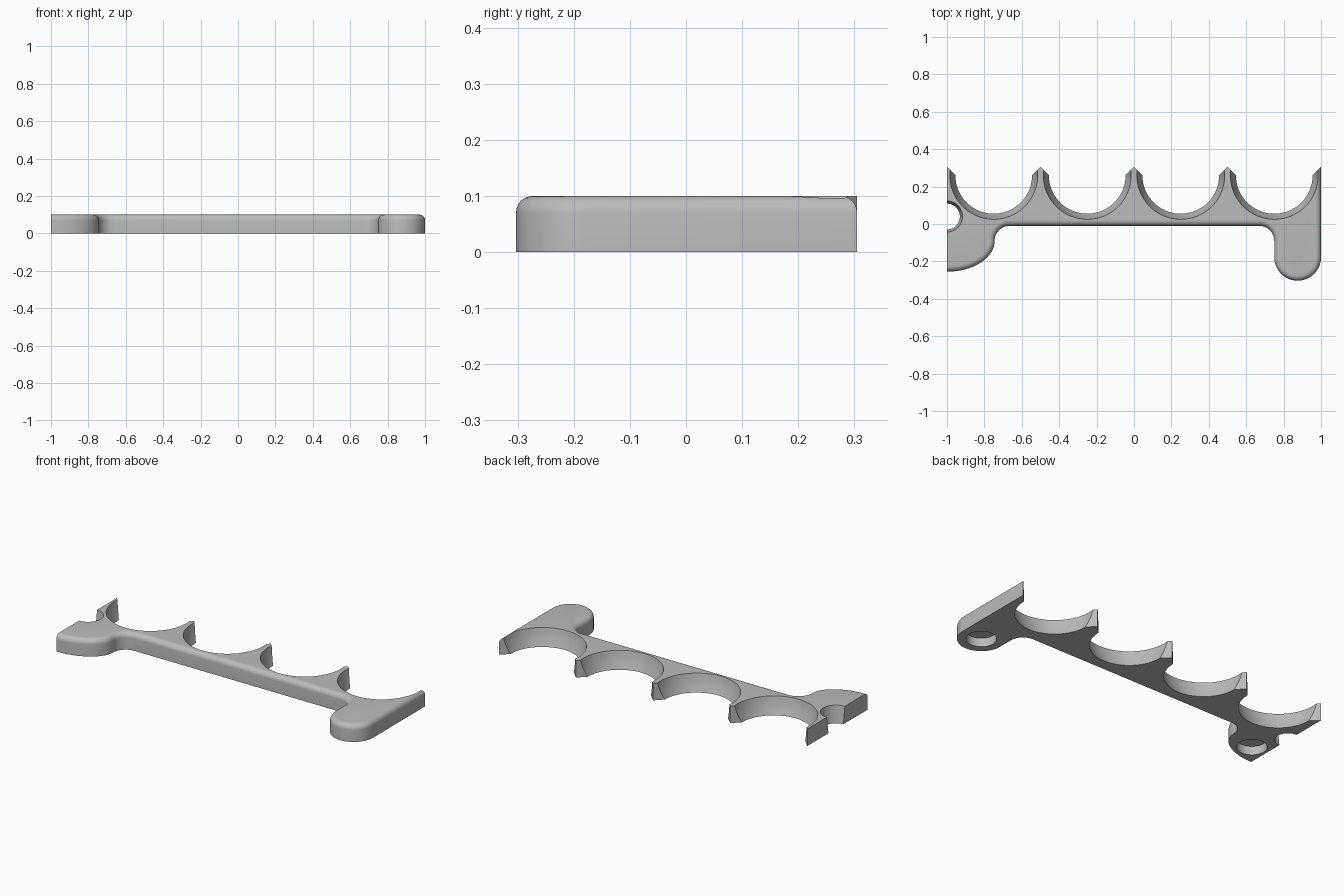
import bpy
import bmesh
from math import sin, cos, radians, tau

cube = bpy.data.objects.get("Cube")
if cube:
    bpy.data.objects.remove(cube, do_unlink=True)

H = 0.10        # plate thickness
ROUND = 0.03    # top edge rounding
TIP_Y = 0.305   # back tips of the prongs

grey = bpy.data.materials.new("plain_grey")
grey.use_nodes = True
grey.diffuse_color = (0.5, 0.5, 0.5, 1)
grey.node_tree.nodes["Principled BSDF"].inputs["Base Color"].default_value = (0.5, 0.5, 0.5, 1)


def add_object(name, bm):
    bmesh.ops.recalc_face_normals(bm, faces=bm.faces)
    mesh = bpy.data.meshes.new(name)
    bm.to_mesh(mesh)
    bm.free()
    mesh.materials.append(grey)
    obj = bpy.data.objects.new(name, mesh)
    bpy.context.collection.objects.link(obj)
    return obj


def arc(cx, cy, rx, ry, start, end, n=16):
    angles = [radians(start + (end - start) * i / n) for i in range(n + 1)]
    return [(cx + rx * cos(a), cy + ry * sin(a)) for a in angles]


def prism(points, z0, z1):
    bm = bmesh.new()
    base = bm.faces.new([bm.verts.new((x, y, z0)) for x, y in points])
    side = bmesh.ops.extrude_face_region(bm, geom=[base], use_keep_orig=True)
    top = [g for g in side["geom"] if isinstance(g, bmesh.types.BMVert)]
    bmesh.ops.translate(bm, verts=top, vec=(0, 0, z1 - z0))
    return bm


def lathe(name, cx, cy, profile, n=72):
    """Closed round cutter from (radius, height) pairs."""
    bm = bmesh.new()
    rings = [[bm.verts.new((cx + r * cos(tau * i / n), cy + r * sin(tau * i / n), z))
              for i in range(n)] for r, z in profile]
    for a, b in zip(rings, rings[1:]):
        for i in range(n):
            j = (i + 1) % n
            bm.faces.new((a[i], a[j], b[j], b[i]))
    bm.faces.new(rings[0])
    bm.faces.new(rings[-1])
    return add_object(name, bm)


def boolean(target, tool, operation):
    tool.hide_render = True
    mod = target.modifiers.new("cut", 'BOOLEAN')
    mod.operation = operation
    mod.solver = 'EXACT'
    mod.object = tool
    bpy.context.view_layer.objects.active = target
    bpy.ops.object.modifier_apply(modifier=mod.name)
    bpy.data.objects.remove(tool, do_unlink=True)


# Plate outline: left foot, front rail, right foot, oversize back and left
LEFT, BACK = -1.1, 0.5
outline = [(LEFT, -0.255)]
outline += arc(-1, -0.09, 0.255, 0.165, -90, 0)
outline += arc(-0.665, -0.09, 0.08, 0.08, 180, 90)[1:]
outline += arc(0.67, -0.09, 0.08, 0.08, 90, 0)
outline += arc(0.875, -0.178, 0.125, 0.125, 180, 360, 32)
outline += [(1, BACK), (LEFT, BACK)]
bm = prism(outline, 0, H)

# Round the top edge along the front and the right side
edges = []
for e in bm.edges:
    mid = (e.verts[0].co + e.verts[1].co) / 2
    if min(v.co.z for v in e.verts) > H - 0.001 and mid.y < BACK - 0.01 and mid.x > LEFT + 0.01:
        edges.append(e)
bmesh.ops.bevel(bm, geom=edges, offset=ROUND, offset_type='OFFSET', segments=6,
                profile=0.5, affect='EDGES', clamp_overlap=False)
rack = add_object("rack_plate", bm)

# Trim to the flat left end and the pointed prong tips
trim = [(-1, -0.5), (1.2, -0.5), (1.2, TIP_Y), (1, TIP_Y)]
for cx in (0.75, 0.25, -0.25, -0.75):
    trim += [(cx + 0.19, TIP_Y - 0.06), (cx - 0.19, TIP_Y - 0.06), (cx - 0.25, TIP_Y)]
boolean(rack, add_object("trim_block", prism(trim, -0.1, 0.2)), 'INTERSECT')

# Four flared round cradles
steps = [-0.2 + 0.2 * i for i in range(8)]
flare = [(0.205 + 0.03 * (1.4 * t - 0.4 * t * t), H * t) for t in steps]
for cx in (-0.75, -0.25, 0.25, 0.75):
    boolean(rack, lathe("cradle_cutter", cx, 0.26, flare, 96), 'DIFFERENCE')

# Half-round notch in the left end
boolean(rack, lathe("notch_cutter", -1, 0.04, [(0.066, -0.02), (0.086, H + 0.02)]), 'DIFFERENCE')

# Blind round pockets under both feet
for cx, cy in ((0.875, -0.178), (-0.905, -0.136)):
    boolean(rack, lathe("pocket_cutter", cx, cy, [(0.079, -0.02), (0.079, 0.05)], 48), 'DIFFERENCE')

# Smooth shading with crisp edges
bpy.ops.object.select_all(action='DESELECT')
rack.select_set(True)
bpy.context.view_layer.objects.active = rack
bpy.ops.object.shade_smooth_by_angle(angle=radians(30))
